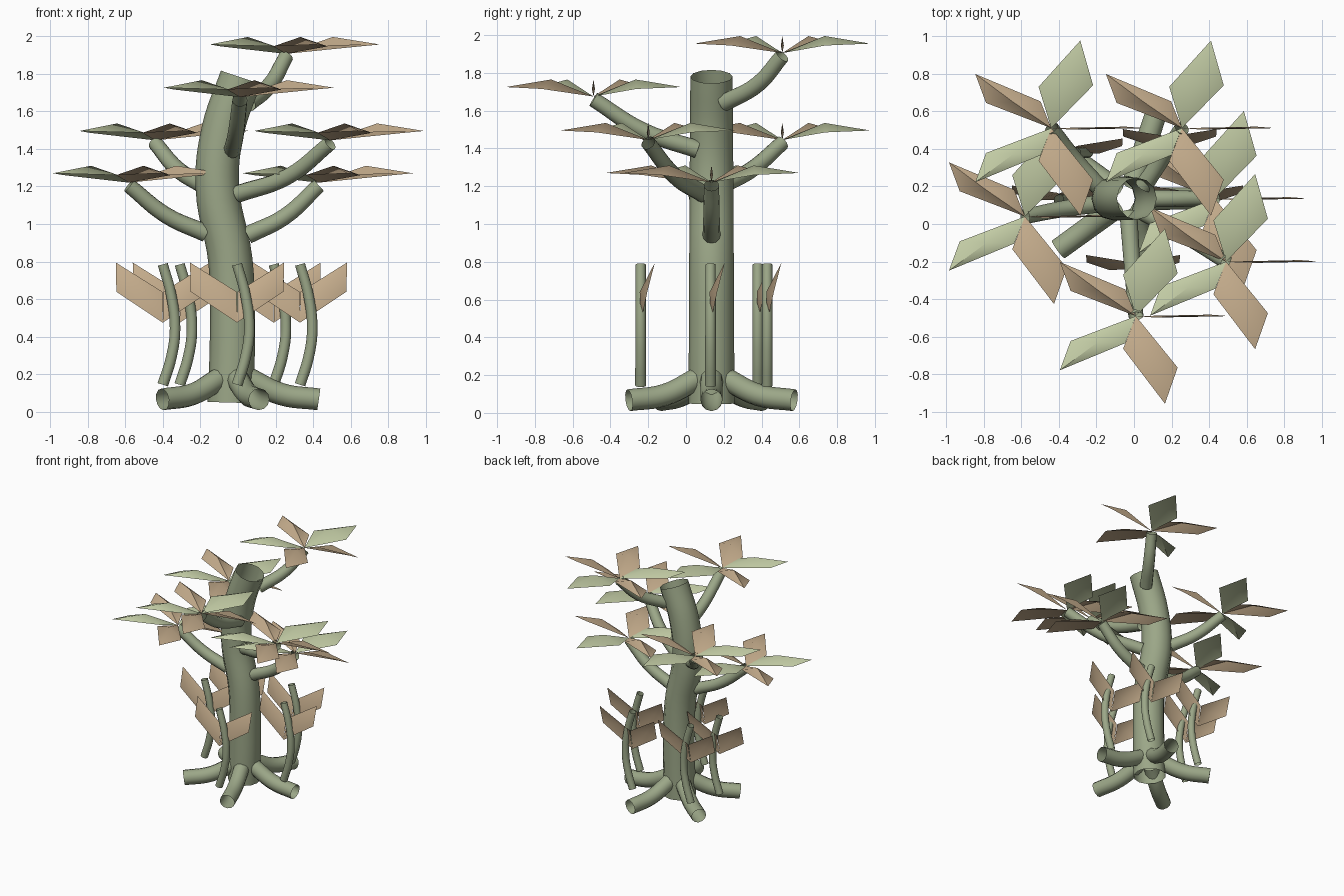
import bpy, math
from mathutils import Vector

if "Cube" in bpy.data.objects:
    bpy.data.objects.remove(bpy.data.objects["Cube"])


def material(name, rgb):
    m = bpy.data.materials.new(name)
    m.diffuse_color = (*rgb, 1)
    m.use_nodes = True
    m.node_tree.nodes["Principled BSDF"].inputs["Base Color"].default_value = m.diffuse_color
    return m


BARK = material("sage_bark", (0.33, 0.385, 0.245))
GREEN = material("pale_green_leaf", (0.55, 0.61, 0.38))
TAN = material("tan_leaf", (0.55, 0.41, 0.26))


def finish(obj, mat, angle):
    obj.data.materials.append(mat)
    bpy.ops.object.select_all(action='DESELECT')
    obj.select_set(True)
    bpy.context.view_layer.objects.active = obj
    if obj.type == 'CURVE':
        bpy.ops.object.convert(target='MESH')
    bpy.ops.object.shade_smooth_by_angle(angle=math.radians(angle))


def tube(name, points, r0, r1):
    """Open-ended round tube through the points, tapering from r0 to r1."""
    cu = bpy.data.curves.new(name, 'CURVE')
    cu.dimensions = '3D'
    cu.bevel_depth = 1
    cu.bevel_resolution = 4
    cu.resolution_u = 6
    sp = cu.splines.new('BEZIER')
    sp.bezier_points.add(len(points) - 1)
    for i, (bp, p) in enumerate(zip(sp.bezier_points, points)):
        bp.co = p
        bp.handle_left_type = bp.handle_right_type = 'AUTO'
        bp.radius = r0 + (r1 - r0) * i / (len(points) - 1)
    obj = bpy.data.objects.new(name, cu)
    bpy.context.collection.objects.link(obj)
    finish(obj, BARK, 40)


def leaf(name, base, mid, tip, side, drop, mat):
    """Diamond leaf folded along its rib; its edges are offset by drop."""
    b, m, t, s, d = (Vector(v) for v in (base, mid, tip, side, drop))
    verts = [b, b + m, b + t, b + m + s + d, b + m - s + d]
    me = bpy.data.meshes.new(name)
    me.from_pydata(verts, [], [(0, 3, 1), (1, 3, 2), (0, 1, 4), (1, 2, 4)])
    me.update()
    if me.polygons[0].normal.z < 0:
        me.flip_normals()
    obj = bpy.data.objects.new(name, me)
    bpy.context.collection.objects.link(obj)
    finish(obj, mat, 50)


# Trunk: leaning, gently bowed tube
CX, CY = -0.03, 0.135
tube("trunk", [(-0.04, CY, 0.05), (-0.03, CY, 0.4), (-0.04, CY, 0.8),
               (-0.11, CY, 1.2), (-0.08, CY, 1.5), (0.015, CY, 1.78)], 0.122, 0.112)

# Roots: five curved tubes around the base
for i in range(5):
    a = math.radians(72 * i)
    tube("root", [(CX + r * math.cos(a), CY + r * math.sin(a), z)
                  for r, z in ((0.08, 0.18), (0.26, 0.095), (0.46, 0.067))], 0.06, 0.058)

# Branches: start, middle and tip of each
branches = [
    ((0.05, 0.20, 1.64), (0.17, 0.38, 1.74), (0.255, 0.51, 1.89)),
    ((-0.03, 0.06, 1.395), (-0.01, -0.22, 1.49), (0.01, -0.49, 1.66)),
    ((0.0, 0.09, 1.16), (0.27, -0.06, 1.255), (0.49, -0.20, 1.43)),
    ((-0.19, 0.20, 1.21), (-0.32, 0.35, 1.29), (-0.44, 0.51, 1.43)),
    ((-0.17, 0.11, 0.95), (-0.38, 0.08, 1.045), (-0.58, 0.04, 1.205)),
    ((0.05, 0.135, 0.94), (0.25, 0.135, 1.04), (0.43, 0.135, 1.205)),
]
# Half-width tilt in y for each of the five crown leaves
tilts = [0.008, 0.004, 0.004, -0.006, -0.05]
for path in branches:
    tube("branch", path, 0.047, 0.04)
    base = Vector(path[2]) + Vector((0, 0, 0.015))
    # Crown leaves: five in a star, all widened along x
    for i, tilt in enumerate(tilts):
        a = math.radians(72 * i)
        c, s = 0.5 * math.cos(a), 0.49 * math.sin(a)
        leaf("crown_leaf", base, (c * 0.5, s * 0.48, 0.09), (c, s, 0.05),
             (0.145, tilt, 0), (0, 0, -0.05), GREEN if i in (1, 3) else TAN)

# Saplings: thin bowed stems around the trunk, each with a pair of upright leaves
for x, y in ((-0.40, 0.13), (-0.31, 0.38), (-0.005, -0.24), (0.19, 0.43), (0.33, 0.13)):
    tube("sapling_stem", [(x, y, 0.145), (x + 0.045, y, 0.29), (x + 0.065, y, 0.44),
                          (x + 0.045, y, 0.62), (x, y, 0.785)], 0.029, 0.027)
    for k in (-1, 1):
        leaf("sapling_leaf", (x, y, 0.475), (k * 0.125, -0.005, 0.165),
             (k * 0.25, 0.075, 0.32), (0.122, 0.0, 0.0), (0, 0.04, 0), TAN)
